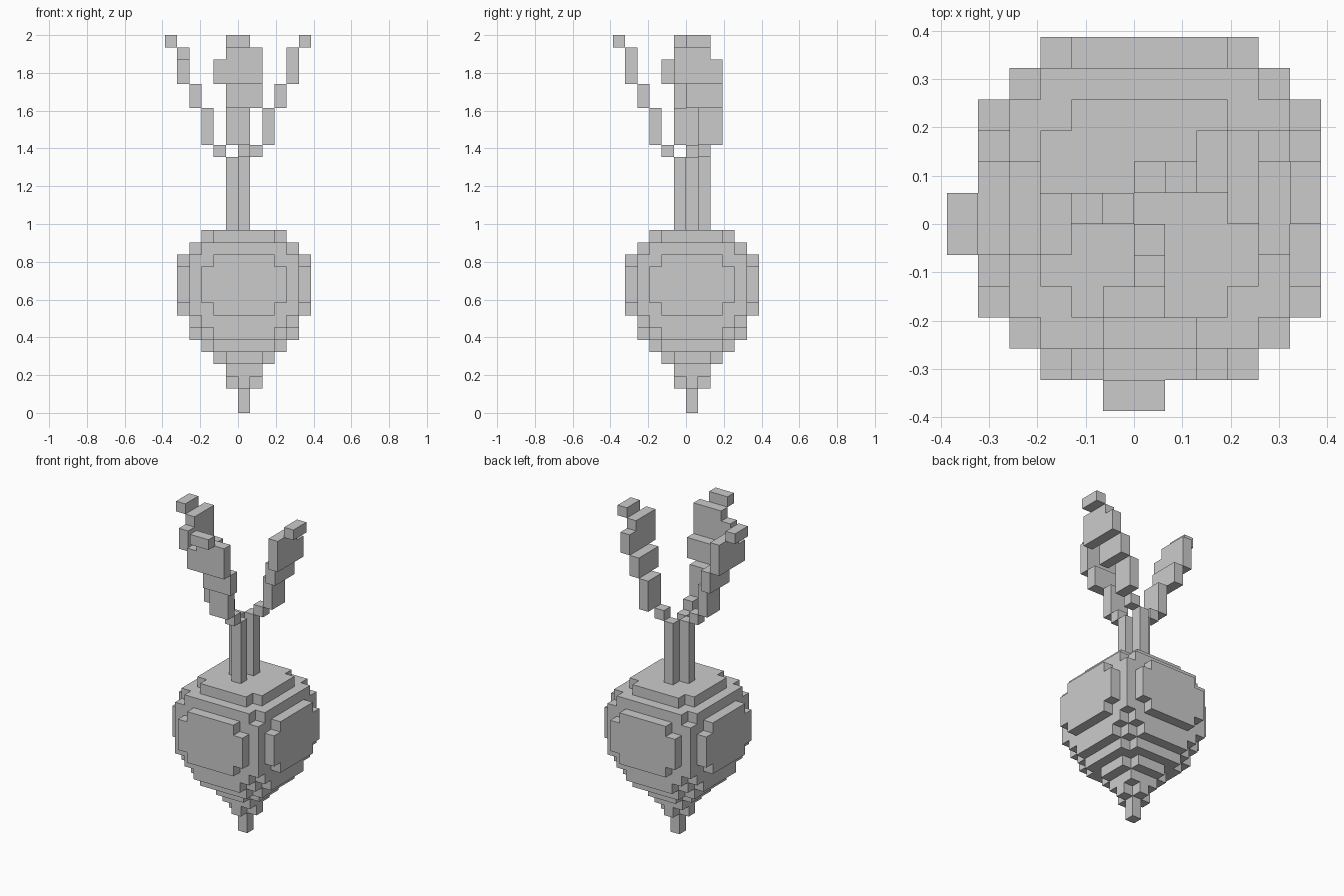
import bpy, bmesh
from mathutils import Vector

if "Cube" in bpy.data.objects:
    bpy.data.objects.remove(bpy.data.objects["Cube"])

V = 2 / 31  # voxel size


def voxel_object(name, cells):
    """Skin a set of grid cells with only its outer faces, merged into flat panels."""
    bm = bmesh.new()
    verts = {}

    def vert(p):
        key = tuple(p)
        if key not in verts:
            verts[key] = bm.verts.new(Vector(key) * V)
        return verts[key]

    for c in cells:
        for axis in range(3):
            u, w = (axis + 1) % 3, (axis + 2) % 3
            for side in (0, 1):
                n = list(c)
                n[axis] += 2 * side - 1
                if tuple(n) in cells:
                    continue
                loop = []
                for du, dw in ((0, 0), (1, 0), (1, 1), (0, 1)):
                    p = list(c)
                    p[axis] += side
                    p[u] += du
                    p[w] += dw
                    loop.append(vert(p))
                bm.faces.new(loop if side else loop[::-1])
    bmesh.ops.dissolve_limit(bm, angle_limit=0.01, verts=bm.verts[:], edges=bm.edges[:])
    mesh = bpy.data.meshes.new(name)
    bm.to_mesh(mesh)
    bm.free()
    ob = bpy.data.objects.new(name, mesh)
    bpy.context.collection.objects.link(ob)
    return ob


# Root bulb: (first layer, last layer, half-width of each row outward from the centre)
LAYERS = [
    (0, 1, [0]),
    (2, 2, [1, 0]),
    (3, 3, [1, 1]),
    (4, 4, [2, 2, 1]),
    (5, 5, [3, 3, 3, 2]),
    (6, 6, [4, 4, 4, 3, 2]),
    (7, 7, [4, 4, 4, 4, 3]),
    (8, 8, [5, 5, 5, 4, 4, 2]),
    (9, 11, [5, 5, 5, 5, 4, 3]),
    (12, 12, [5, 5, 5, 4, 4, 2]),
    (13, 13, [4, 4, 4, 4, 3]),
    (14, 14, [3, 3, 3, 2]),
]
bulb = set()
for k0, k1, rows in LAYERS:
    r = len(rows) - 1
    for k in range(k0, k1 + 1):
        for y in range(-r, r + 1):
            h = rows[abs(y)]
            bulb |= {(x, y, k) for x in range(-h, h + 1)}
voxel_object("root_bulb", bulb)

# Leaves: stalk, then steps leaning outward; each step is (first layer, last layer)
STEPS = [(15, 20), (21, 21), (22, 24), (25, 26), (27, 28), (29, 29), (30, 30)]
LEAN = [0, 1, 2, 3, 4, 4, 5]


def leaf(name, place, spans):
    cells = set()
    for (k0, k1), out, (a, b) in zip(STEPS, LEAN, spans):
        for k in range(k0, k1 + 1):
            cells |= {(*place(out, s), k) for s in range(a, b + 1)}
    voxel_object(name, cells)


BLADE = [(0, 0), (0, 0), (-1, 0), (-1, 1), (-2, 1), (-1, 1), (-1, 0)]
RIGHT_BLADE = [(1, 1), (1, 1), (1, 2), (0, 2), (-1, 2), (-1, 1), (0, 1)]
leaf("front_leaf", lambda o, s: (s, -1 - o), BLADE)
leaf("left_leaf", lambda o, s: (-1 - o, s), BLADE)
leaf("right_leaf", lambda o, s: (o, s), RIGHT_BLADE)
